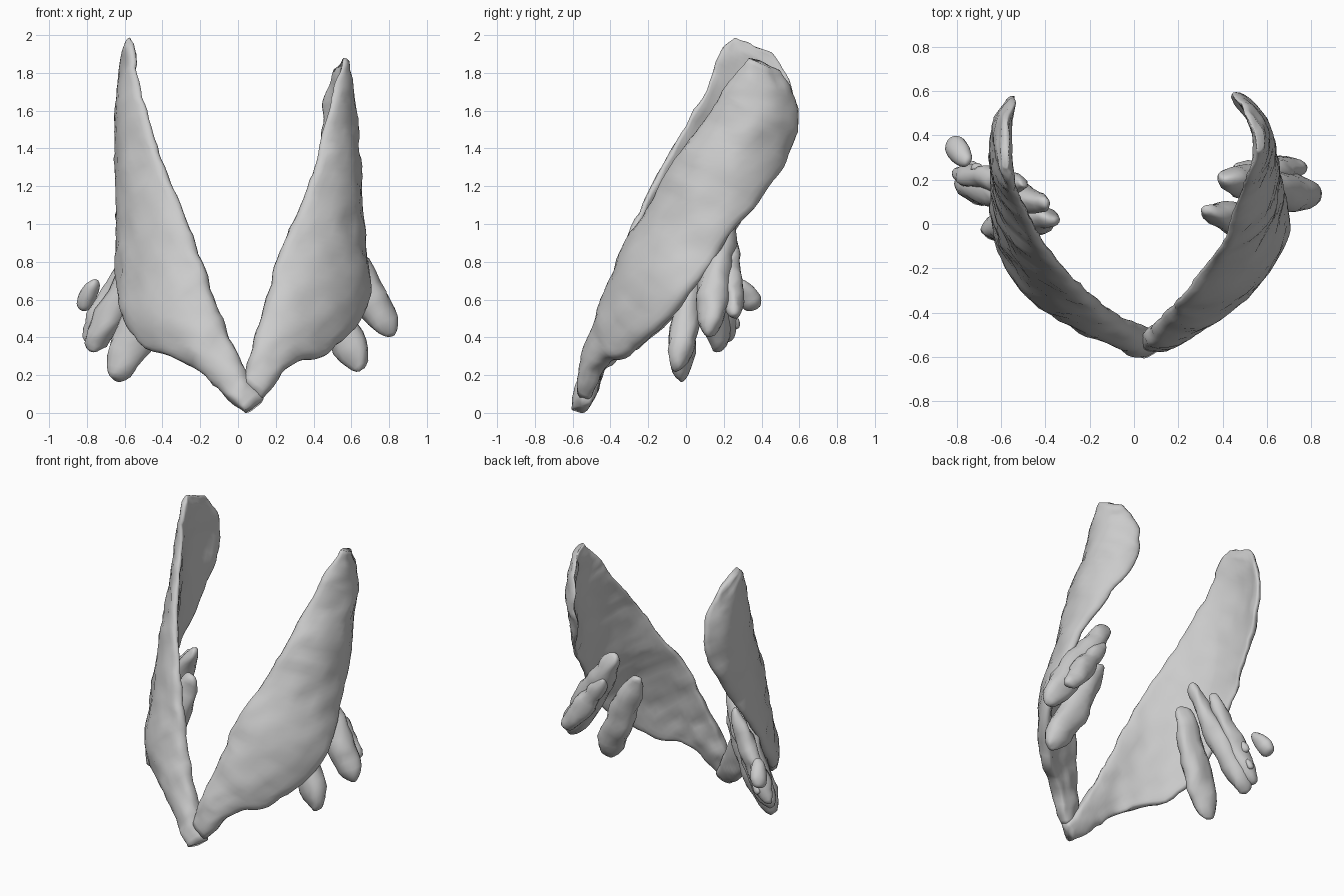
import bpy, bmesh, math
from mathutils import Vector, noise

cube = bpy.data.objects.get("Cube")
if cube:
    bpy.data.objects.remove(cube, do_unlink=True)

mat = bpy.data.materials.new("pale grey")
mat.use_nodes = True
grey = (0.6, 0.6, 0.6, 1)
mat.diffuse_color = grey
mat.node_tree.nodes["Principled BSDF"].inputs["Base Color"].default_value = grey


def spline(points, t):
    """Point on a smooth curve through all the points, t from 0 to 1."""
    s = t * (len(points) - 1)
    i = min(int(s), len(points) - 2)
    u = s - i
    b, c = points[i], points[i + 1]
    a = points[i - 1] if i else b * 2 - c
    d = points[i + 2] if i + 2 < len(points) else c * 2 - b
    return (b * 2 + (c - a) * u + (a * 2 - b * 5 + c * 4 - d) * u * u
            + (b * 3 - a - c * 3 + d) * u ** 3) / 2


def skin(name, rings, rough):
    """Closed, slightly uneven surface through a list of rings."""
    bm = bmesh.new()
    loops = []
    for ring in rings:
        loops.append([bm.verts.new(p + noise.noise_vector(p * 9) * rough
                                   + noise.noise_vector(p * 22) * rough * 0.4)
                      for p in ring])
    n = len(loops[0])
    for lower, upper in zip(loops, loops[1:]):
        for k in range(n):
            j = (k + 1) % n
            bm.faces.new((lower[k], lower[j], upper[j], upper[k]))
    for cap in (loops[0], loops[-1]):
        centre = bm.verts.new(sum((v.co for v in cap), Vector()) / n)
        for k in range(n):
            bm.faces.new((cap[k], cap[(k + 1) % n], centre))
    bmesh.ops.recalc_face_normals(bm, faces=bm.faces)
    mesh = bpy.data.meshes.new(name)
    bm.to_mesh(mesh)
    bm.free()
    mesh.materials.append(mat)
    mesh.shade_smooth()
    obj = bpy.data.objects.new(name, mesh)
    bpy.context.collection.objects.link(obj)
    return obj


def sheet(name, side, front, rear, bulge, steps=60, across=16):
    """Curved band between a front and a rear edge, bowed outward."""
    front = [Vector(p) for p in front]
    rear = [Vector(p) for p in rear]
    bows = [Vector((b, 0, 0)) for b in bulge]
    rings = []
    for i in range(steps + 1):
        t = i / steps
        f, r = spline(front, t), spline(rear, t)
        lo, hi = max(t - 0.06, 0), min(t + 0.06, 1)
        along = (spline(front, hi) + spline(rear, hi)
                 - spline(front, lo) - spline(rear, lo))
        out = (r - f).cross(along).normalized()
        if out.dot(Vector((side, -0.6, 0))) < 0:
            out = -out
        bow = spline(bows, t).x
        # Thick near the chin end, thinner towards the upper end
        thick = (0.062 - 0.028 * t) * min(1, 0.6 + 6 * min(t, 1 - t))
        ring = []
        for k in range(2 * across):
            angle = math.pi * k / across
            s = 0.5 - 0.5 * math.cos(angle)
            half = math.sin(angle)
            half = math.copysign(abs(half) ** 0.6, half) * thick
            ring.append(f.lerp(r, s) + out * (bow * 4 * s * (1 - s) + half))
        rings.append(ring)
    return skin(name, rings, 0.014)


def lobe(name, top, bottom, wide, deep, rough=0.02, rings=18, sides=16):
    """Long rounded body, fullest towards its lower end."""
    top, bottom = Vector(top), Vector(bottom)
    axis = (bottom - top).normalized()
    u = axis.cross(Vector((0, 1, 0))).normalized()
    v = axis.cross(u)
    loops = []
    for i in range(rings + 1):
        a = math.pi * (0.03 + 0.94 * i / rings)
        t = 0.5 - 0.5 * math.cos(a)
        r = math.sin(a) ** 0.8 * (0.75 + 0.35 * t)
        loops.append([top.lerp(bottom, t)
                      + u * (wide * r * math.cos(2 * math.pi * k / sides))
                      + v * (deep * r * math.sin(2 * math.pi * k / sides))
                      for k in range(sides)])
    return skin(name, loops, rough)


# Broad curved bands, meeting low at the front
sheet("left_band", 1,
      [(.04, -.54, .16), (.08, -.49, .36), (.16, -.41, .61), (.23, -.33, .87),
       (.34, -.19, 1.1), (.43, -.05, 1.36), (.49, .13, 1.6), (.53, .22, 1.75),
       (.57, .33, 1.88)],
      [(.12, -.55, .07), (.28, -.44, .25), (.49, -.29, .33), (.68, -.03, .57),
       (.66, .18, .87), (.58, .4, 1.14), (.46, .56, 1.4), (.46, .6, 1.6),
       (.51, .5, 1.82)],
      [0, .02, .05, .07, .07, .1, .12, .09, .02])
sheet("right_band", -1,
      [(.13, -.54, .07), (.03, -.48, .25), (-.08, -.43, .48),
       (-.17, -.36, .73), (-.24, -.3, .93), (-.36, -.18, 1.2),
       (-.45, -.04, 1.45), (-.53, .1, 1.7), (-.56, .19, 1.93),
       (-.57, .26, 1.99)],
      [(.03, -.58, .0), (-.08, -.52, .1), (-.25, -.42, .25), (-.52, -.23, .37),
       (-.62, 0, .59), (-.63, .2, .9), (-.6, .4, 1.17), (-.56, .55, 1.45),
       (-.55, .57, 1.7), (-.58, .45, 1.9)],
      [0, .01, .03, .05, .06, .06, .07, .07, .04, .01])

# Slanted lobes tucked behind the lower part of each band
lobe("left_front_lobe", (.33, .06, .9), (.66, -.04, .22), .105, .08)
lobe("left_rear_lobe", (.4, .21, 1.1), (.81, .12, .42), .105, .095)
lobe("left_rear_strip", (.46, .24, .92), (.76, .25, .5), .075, .06)
lobe("right_front_lobe", (-.37, .03, .88), (-.64, -.03, .18), .115, .075)
lobe("right_rear_lobe", (-.39, .09, 1.02), (-.79, .18, .32), .085, .08)
lobe("right_rear_strip", (-.49, .18, .96), (-.8, .22, .38), .07, .06)

# Loose small nodules beside the right rear lobe
lobe("right_outer_nodule", (-.75, .28, .7), (-.83, .37, .55), .05, .06, .008)
lobe("right_upper_nodule", (-.68, .23, .64), (-.72, .26, .57), .03, .03, .005)
lobe("right_lower_nodule", (-.71, .26, .51), (-.75, .27, .45), .025, .02, .004)
